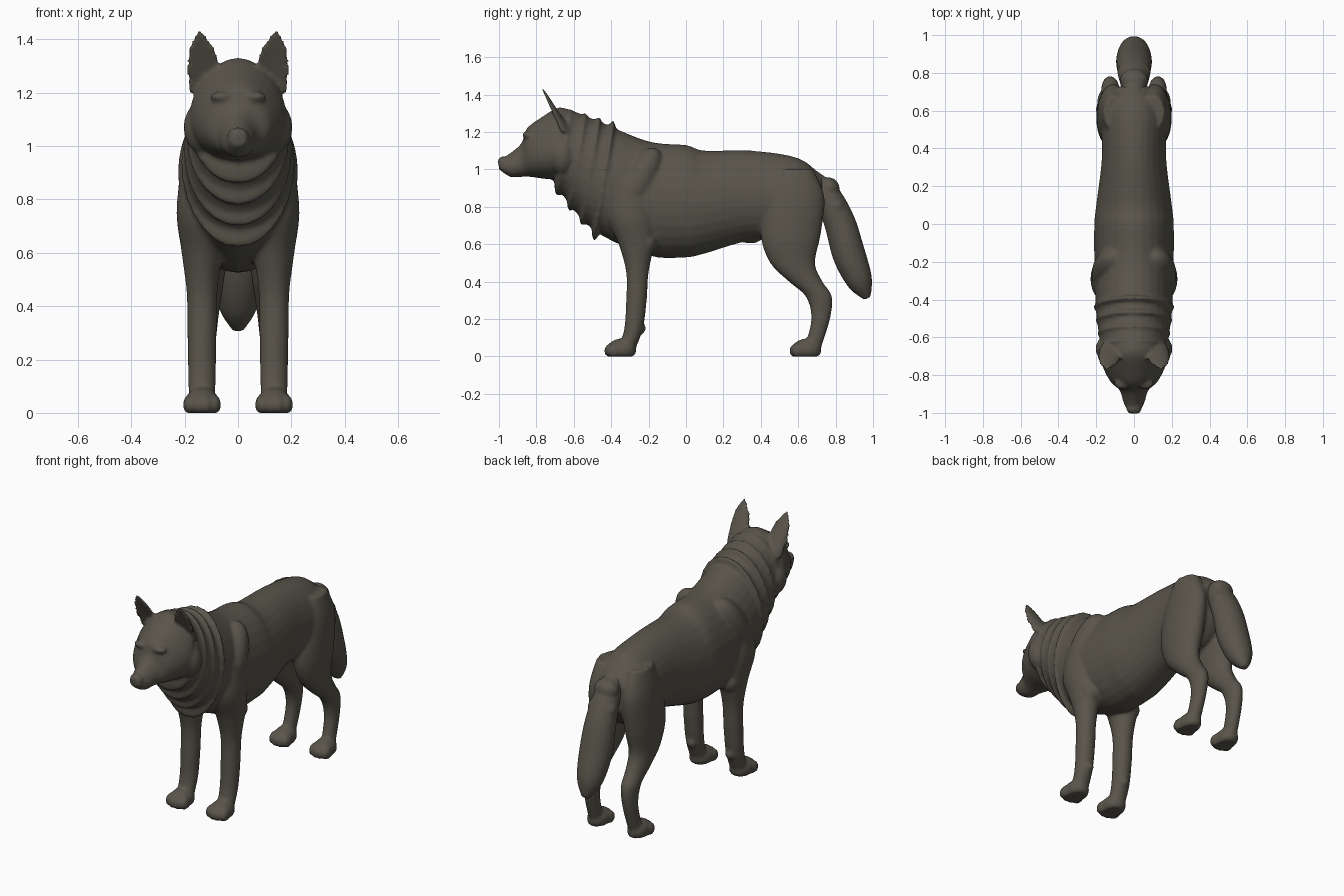
import bpy, bmesh, math
from mathutils import Matrix, Vector

cube = bpy.data.objects.get("Cube")
if cube:
    bpy.data.objects.remove(cube, do_unlink=True)

fur = bpy.data.materials.new("dark_grey_brown_fur")
fur.use_nodes = True
fur_color = (0.1, 0.09, 0.07, 1)
fur.diffuse_color = fur_color
shader = fur.node_tree.nodes["Principled BSDF"]
shader.inputs["Base Color"].default_value = fur_color
shader.inputs["Roughness"].default_value = 0.8


def spline(rows, steps=5):
    """Smooth interpolation between neighbouring cross-section rows."""
    rows = [Vector(row) for row in rows]
    padded = [rows[0], *rows, rows[-1]]
    smooth = []
    for before, start, end, after in zip(padded, rows, rows[1:], padded[3:]):
        start_slope = (end - before) / 2
        end_slope = (after - start) / 2
        for step in range(steps):
            t = step / steps
            ease = t * t * (3 - 2 * t)
            smooth.append(start.lerp(end, ease)
                          + start_slope * (t * (1 - t) ** 2)
                          - end_slope * (t * t * (1 - t)))
    return smooth + [rows[-1]]


def loft(bm, rows, pear=0, side=1, dent=False, count=28):
    """Skin rings given as: first edge y, z, second edge y, z, half width, centre x.
    pear narrows the first edge, dent hollows it out."""
    rings = []
    for first_y, first_z, second_y, second_z, width, centre in spline(rows):
        first = Vector((0, first_y, first_z))
        second = Vector((0, second_y, second_z))
        ring = []
        for k in range(count):
            angle = math.tau * k / count
            rise = math.sin(angle)
            across = centre + width * math.cos(angle) * (1 - pear * rise)
            if dent and rise > 0:
                rise *= -0.25
            point = second.lerp(first, (1 + rise) / 2)
            point.x = side * across
            ring.append(bm.verts.new(point))
        rings.append(ring)
    for ring, following in zip(rings, rings[1:]):
        for k in range(count):
            bm.faces.new((ring[k - 1], ring[k], following[k], following[k - 1]))
    bm.faces.new(rings[0])
    bm.faces.new(rings[-1])


def blob(bm, centre, size, tilt=0):
    """Ellipsoid tilted around the x axis, flattened where it meets the ground."""
    placement = (Matrix.Translation(centre)
                 @ Matrix.Rotation(math.radians(tilt), 4, 'X')
                 @ Matrix.Diagonal((*size, 1)))
    made = bmesh.ops.create_uvsphere(bm, u_segments=24, v_segments=14,
                                     radius=1, matrix=placement)
    for vert in made["verts"]:
        vert.co.z = max(vert.co.z, 0)


def finish(bm, name):
    """Fuse the overlapping forms into one soft skin."""
    bmesh.ops.recalc_face_normals(bm, faces=bm.faces)
    mesh = bpy.data.meshes.new(name)
    bm.to_mesh(mesh)
    bm.free()
    mesh.materials.append(fur)
    part = bpy.data.objects.new(name, mesh)
    bpy.context.collection.objects.link(part)
    bpy.ops.object.select_all(action='DESELECT')
    part.select_set(True)
    bpy.context.view_layer.objects.active = part
    skin = part.modifiers.new("skin", 'REMESH')
    skin.mode = 'VOXEL'
    skin.voxel_size = 0.01
    soften = part.modifiers.new("soften", 'SMOOTH')
    soften.iterations = 4
    for modifier in ("skin", "soften"):
        bpy.ops.object.modifier_apply(modifier=modifier)
    bpy.ops.object.shade_smooth()


body = bmesh.new()

# Torso and neck, from the throat to the rump
torso = [
    (-.62, 1.32, -.7, .92, .17),
    (-.45, 1.25, -.5, .68, .2),
    (-.2, 1.15, -.2, .54, .21),
    (0, 1.13, 0, .53, .21),
    (.1, 1.1, .1, .55, .2),
    (.35, 1.1, .35, .62, .17),
    (.6, 1.06, .6, .62, .17),
    (.73, .96, .72, .74, .1),
]
loft(body, [(*row, 0) for row in torso], pear=.06)

# Overlapping fur folds around the neck and throat
for fold in range(4):
    blob(body, (0, -.65 + .07 * fold, 1.09 - .05 * fold),
         (.185 + .01 * fold, .04, .235 + .03 * fold), tilt=-9)

# Head, from the nape to the nose
head = [
    (-.6, 1.31, -.62, .99, .15),
    (-.68, 1.33, -.68, .95, .18),
    (-.77, 1.28, -.76, .95, .16),
    (-.85, 1.22, -.83, .96, .12),
    (-.88, 1.14, -.88, .96, .075),
    (-.95, 1.08, -.94, .96, .055),
    (-1, 1.05, -1, 1, .03),
]
loft(body, [(*row, 0) for row in head], pear=.18)
blob(body, (0, -.98, 1.04), (.04, .027, .03))

# Upright ears, hollow in front and rounded towards the tip
ear = []
for step in range(6):
    t = step / 5
    height = 1.2 + .23 * t
    ear.append((-.74 - .05 * t, height, -.61 - .15 * t, height,
                .01 + .06 * math.sqrt(1 - t * t), .115 + .03 * t))

# Leg outlines seen from the side: height, front edge, back edge
front_outline = [
    (.93, -.4, -.2), (.75, -.42, -.16), (.6, -.36, -.17), (.45, -.32, -.2),
    (.3, -.32, -.21), (.15, -.33, -.23), (.04, -.36, -.27),
]
hind_outline = [
    (1, .5, .68), (.85, .43, .74), (.65, .4, .72), (.5, .45, .69),
    (.4, .55, .73), (.32, .64, .78), (.2, .67, .77), (.04, .63, .72),
]


def leg_rings(outline, base_width, width_per_depth, lean):
    """Leg width follows its depth, and the leg leans inwards with height."""
    return [(front, z, back, z, base_width + width_per_depth * (back - front),
             .135 - lean * z) for z, front, back in outline]


front_leg = leg_rings(front_outline, .025, .27, lean=0)
hind_leg = leg_rings(hind_outline, .02, .2, lean=.03)

for side in (1, -1):
    loft(body, ear, side=side, dent=True)
    loft(body, front_leg, side=side)
    loft(body, hind_leg, side=side)
    # Cheek ruff, brow and eyelid
    blob(body, (side * .13, -.66, 1.07), (.074, .07, .1))
    blob(body, (side * .06, -.845, 1.185), (.045, .03, .02))
    blob(body, (side * .075, -.84, 1.13), (.026, .02, .01))
    # Shoulder blade, elbow and back of the wrist
    blob(body, (side * .115, -.27, .9), (.11, .1, .24), tilt=-28)
    blob(body, (side * .145, -.2, .61), (.055, .04, .06))
    blob(body, (side * .13, -.24, .15), (.03, .025, .03))
    # Paws with four toes each
    for heel, half_width in ((-.345, .066), (.645, .06)):
        blob(body, (side * .135, heel, .035), (half_width, .08, .06))
        for toe in range(4):
            spread = (toe - 1.5) / 1.5
            reach = .06 - .02 * abs(spread)
            blob(body, (side * (.135 + spread * half_width * .7), heel - reach, .03),
                 (.025, .04, .04))

# Belly tuck
blob(body, (0, .33, .64), (.035, .07, .035), tilt=-10)
finish(body, "wolf_body")

# Bushy hanging tail: centre y, centre z, radius
tail = bmesh.new()
tail_path = [
    (.66, .98, .04), (.75, .87, .07), (.82, .72, .085),
    (.87, .55, .09), (.93, .4, .07), (.97, .31, .02),
]
loft(tail, [(y + .9 * radius, z + .4 * radius, y - .9 * radius, z - .4 * radius,
             radius * 1.05, 0) for y, z, radius in tail_path])
# Layered fur tufts near the root
for y, z, width in ((.765, .9, .074), (.805, .8, .09)):
    blob(tail, (0, y, z), (width, .06, .055), tilt=-55)
finish(tail, "tail")
